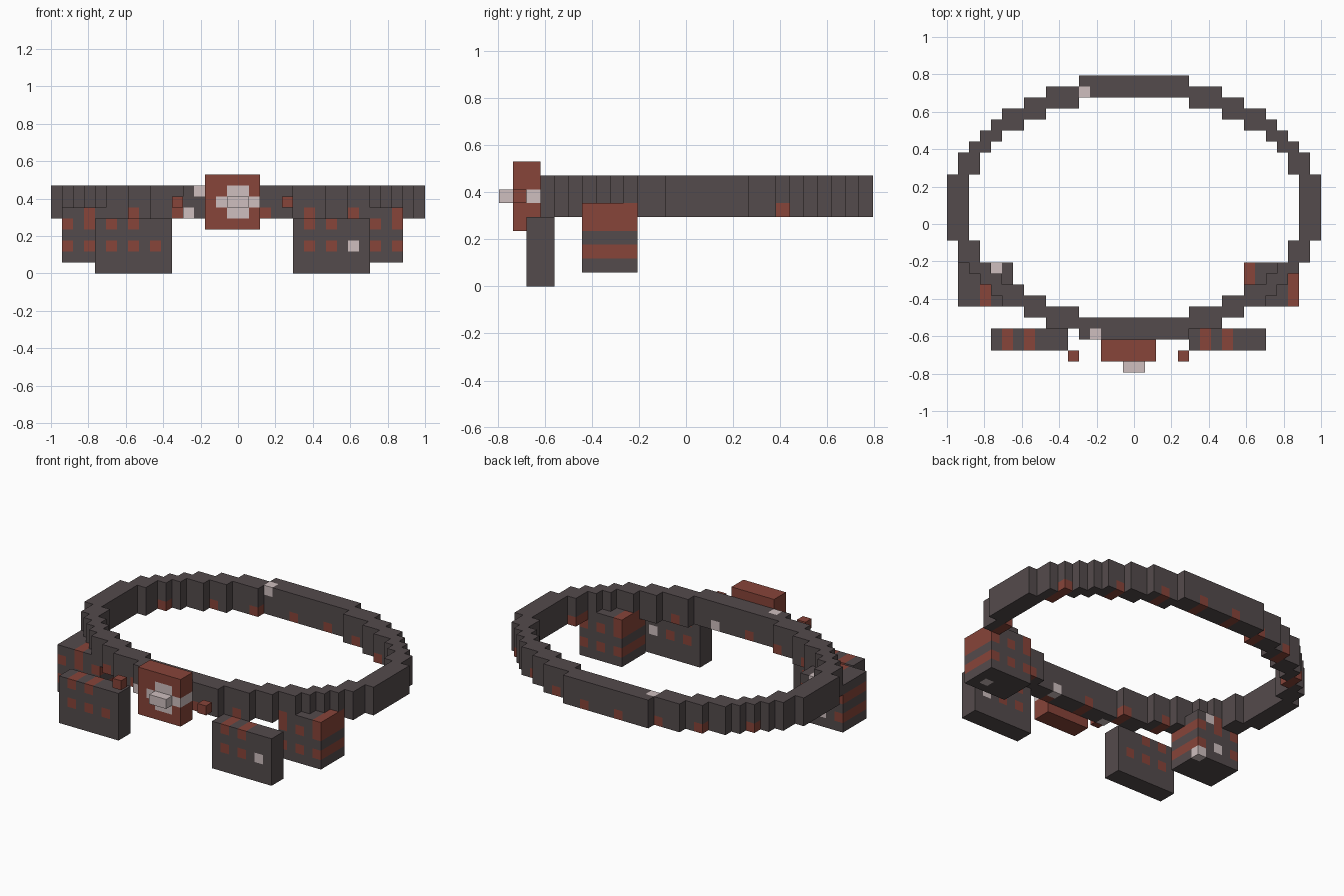
import bpy, bmesh
from mathutils import Vector

if "Cube" in bpy.data.objects:
    bpy.data.objects.remove(bpy.data.objects["Cube"])

U = 2 / 34                                  # edge of one cube cell
ORIGIN = Vector((-1, -13.5 * U, 0))
DARK, RED, PALE = 0, 1, 2


def material(name, rgb):
    m = bpy.data.materials.new(name)
    m.diffuse_color = (*rgb, 1)
    m.use_nodes = True
    m.node_tree.nodes["Principled BSDF"].inputs["Base Color"].default_value = m.diffuse_color
    return m


MATS = [material("dark_leather", (0.088, 0.070, 0.072)),
        material("rust_red", (0.245, 0.058, 0.041)),
        material("pale_metal", (0.62, 0.52, 0.52))]

# Four corners of each cell side, counter-clockwise seen from outside
SIDES = {(1, 0, 0): [(1, 0, 0), (1, 1, 0), (1, 1, 1), (1, 0, 1)],
         (-1, 0, 0): [(0, 0, 0), (0, 0, 1), (0, 1, 1), (0, 1, 0)],
         (0, 1, 0): [(0, 1, 0), (0, 1, 1), (1, 1, 1), (1, 1, 0)],
         (0, -1, 0): [(0, 0, 0), (1, 0, 0), (1, 0, 1), (0, 0, 1)],
         (0, 0, 1): [(0, 0, 1), (1, 0, 1), (1, 1, 1), (0, 1, 1)],
         (0, 0, -1): [(0, 0, 0), (0, 1, 0), (1, 1, 0), (1, 0, 0)]}


def block(x0, x1, y0, y1, z0, z1):
    """Set of cells in a box, upper limits excluded."""
    return {(i, j, k) for i in range(x0, x1)
            for j in range(y0, y1) for k in range(z0, z1)}


def build(name, cells, colour):
    """Skin a set of cells; colour(i, j, k) picks the material."""
    bm = bmesh.new()
    verts = {}

    def vert(p):
        if p not in verts:
            verts[p] = bm.verts.new(ORIGIN + Vector(p) * U)
        return verts[p]

    for c in sorted(cells):
        for d, corners in SIDES.items():
            if tuple(a + b for a, b in zip(c, d)) in cells:
                continue
            f = bm.faces.new([vert(tuple(a + b for a, b in zip(c, q)))
                              for q in corners])
            f.material_index = colour(*c)
    me = bpy.data.meshes.new(name)
    bm.to_mesh(me)
    bm.free()
    for m in MATS:
        me.materials.append(m)
    bpy.context.collection.objects.link(bpy.data.objects.new(name, me))


# Stepped oval belt: quarter profile mirrored left-right and front-back
QUARTER = [(0, 2, 15, 18), (1, 2, 18, 20), (2, 3, 18, 21), (3, 4, 20, 22),
           (4, 5, 21, 23), (5, 7, 22, 24), (7, 9, 23, 25), (9, 12, 24, 26),
           (12, 17, 25, 27)]
belt = set()
for x0, x1, y0, y1 in QUARTER:
    for i, j, k in block(x0, x1, y0, y1, 5, 8):
        belt |= {(i, j, k), (33 - i, j, k), (i, 29 - j, k), (33 - i, 29 - j, k)}

# Scattered pale studs
STUDS = {(12, 25, 7), (13, 3, 7), (12, 3, 5), (19, 4, 5),
         (4, 9, 5), (5, 9, 1), (3, 9, 2), (30, 7, 1)}


def belt_colour(i, j, k):
    if (i, j, k) in STUDS:
        return PALE
    return RED if k == 5 and i % 4 == 3 else DARK


build("belt", belt, belt_colour)


# Side pouches: red stripes on every second column
def side_colour(i, j, k):
    if (i, j, k) in STUDS:
        return PALE
    return RED if (k in (2, 4) and i % 2) or (k == 5 and i % 4 == 3) else DARK


build("left_side_pouch", block(1, 6, 6, 10, 1, 6) - belt, side_colour)
build("right_side_pouch", block(27, 32, 6, 10, 1, 6) - belt, side_colour)


# Front pouches hanging below the belt
def left_colour(i, j, k):
    return RED if (k == 2 and i in (5, 7, 9)) or (k == 4 and i in (5, 7)) else DARK


def right_colour(i, j, k):
    if k == 2 and i == 27:
        return PALE
    return RED if k in (2, 4) and i in (23, 25) else DARK


build("left_front_pouch", block(4, 11, 2, 4, 0, 5), left_colour)
build("right_front_pouch", block(22, 29, 2, 4, 0, 5), right_colour)


# Buckle with a pale cross and a projecting boss
def buckle_colour(i, j, k):
    cross = (k == 6 and 15 <= i <= 18) or (k in (5, 7) and i in (16, 17))
    return PALE if cross else RED


build("buckle", block(14, 19, 1, 3, 4, 9), buckle_colour)
build("buckle_boss", block(16, 18, 0, 1, 6, 7), lambda *c: PALE)

# Small cubes either side of the buckle
for name, i in (("left_bead", 11), ("right_bead", 21)):
    build(name, block(i, i + 1, 1, 2, 6, 7), lambda *c: RED)
